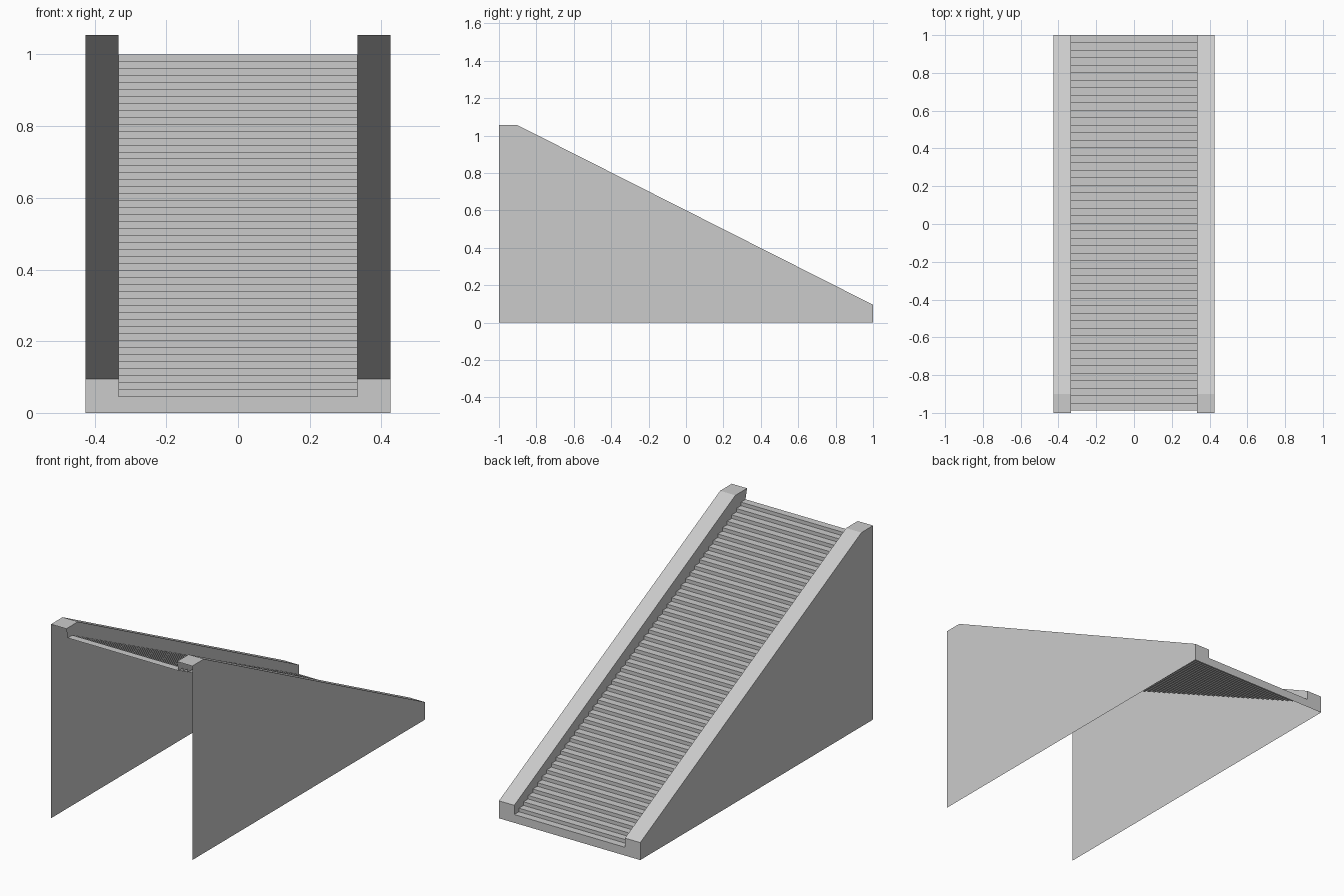
import bpy
import bmesh
from mathutils import Vector

if "Cube" in bpy.data.objects:
    bpy.data.objects.remove(bpy.data.objects["Cube"])

OUT, INN = 0.425, 0.333          # outer and inner x of the side rails
STEPS = 50
Y_LOW, Y_HIGH = 1.0, -0.987      # stair run
Z_LOW, Z_HIGH = 0.045, 1.0       # stair rise


def make(name, faces, mirror=False):
    """Sheet object from (points, facing direction) pairs."""
    bm = bmesh.new()
    for pts, facing in faces:
        f = bm.faces.new([bm.verts.new(p) for p in pts])
        f.normal_update()
        if f.normal.dot(Vector(facing)) < 0:
            f.normal_flip()
    bmesh.ops.remove_doubles(bm, verts=bm.verts, dist=1e-5)
    me = bpy.data.meshes.new(name)
    bm.to_mesh(me)
    bm.free()
    ob = bpy.data.objects.new(name, me)
    bpy.context.collection.objects.link(ob)
    if mirror:
        ob.modifiers.new("mirror", 'MIRROR')
    return ob


def strip(path, x0, x1, facing):
    """Quads swept across x along a (y, z) path."""
    return [([(x0, *a), (x1, *a), (x1, *b), (x0, *b)], facing)
            for a, b in zip(path, path[1:])]


# stair zigzag, from the low back end up to the high front end
run = (Y_HIGH - Y_LOW) / STEPS
rise = (Z_HIGH - Z_LOW) / (STEPS - 1)
zigzag = []
for i in range(STEPS):
    zigzag += [(Y_LOW + run * i, Z_LOW + rise * i),
               (Y_LOW + run * (i + 1), Z_LOW + rise * i)]
make("steps", strip(zigzag, -INN, INN, (0, 1, 1)))

# rails: thin outer wall, sloped cap and inner panel meeting the steps
cap = [(-1, 1.055), (-0.9, 1.055), (1, 0.095)]
outer = [(OUT, y, z) for y, z in cap + [(1, 0), (-1, 0)]]
inner = [(INN, y, z) for y, z in cap + zigzag]
make("side_rails",
     [(outer, (1, 0, 0)), (inner, (-1, 0, 0))]
     + strip(cap, INN, OUT, (0, 0.4, 1)), mirror=True)

# upright plate closing the low back end
plate = [(-OUT, 0), (OUT, 0), (OUT, 0.095), (INN, 0.095), (INN, Z_LOW),
         (-INN, Z_LOW), (-INN, 0.095), (-OUT, 0.095)]
make("end_plate", [([(x, 1, z) for x, z in plate], (0, 1, 0))])
